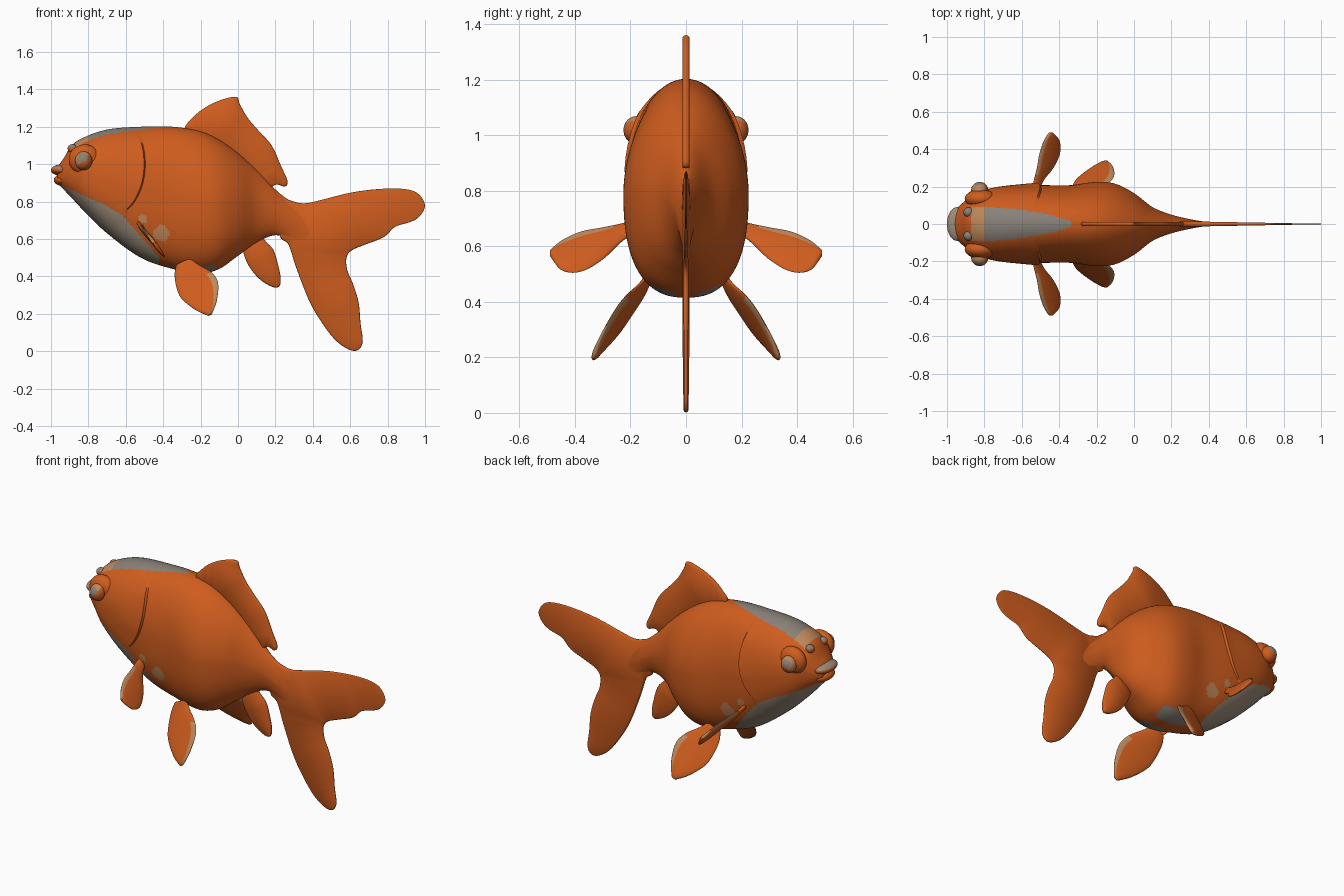
import bpy, bmesh, math
from mathutils import Vector

if "Cube" in bpy.data.objects:
    bpy.data.objects.remove(bpy.data.objects["Cube"])

# Colours
def material(name, col):
    m = bpy.data.materials.new(name)
    m.diffuse_color = (*col, 1)
    m.use_nodes = True
    m.node_tree.nodes["Principled BSDF"].inputs["Base Color"].default_value = m.diffuse_color
    return m

MATS = [material("orange", (0.62, 0.108, 0.013)),
        material("grey", (0.25, 0.22, 0.19)),
        material("tan", (0.52, 0.25, 0.105)),
        material("warm_grey", (0.33, 0.26, 0.19))]
ORANGE, GREY, TAN, WARM = 0, 1, 2, 3


def finish(bm, name, rule=None, angle=40):
    bmesh.ops.recalc_face_normals(bm, faces=bm.faces)
    for f in bm.faces:
        f.smooth = True
        f.material_index = rule(f.calc_center_median()) if rule else ORANGE
    me = bpy.data.meshes.new(name)
    bm.to_mesh(me)
    bm.free()
    for m in MATS:
        me.materials.append(m)
    me.set_sharp_from_angle(angle=math.radians(angle))
    ob = bpy.data.objects.new(name, me)
    bpy.context.collection.objects.link(ob)
    return ob


def interp(rows, x):
    """Smooth interpolation of rows keyed by their first column."""
    x = min(max(x, rows[0][0]), rows[-1][0])
    i = max(k for k in range(len(rows) - 1) if rows[k][0] <= x)

    def slope(k, c):
        a, b = rows[max(k - 1, 0)], rows[min(k + 1, len(rows) - 1)]
        return (b[c] - a[c]) / (b[0] - a[0])
    p, q = rows[i], rows[i + 1]
    h = q[0] - p[0]
    t = (x - p[0]) / h
    return [(2*t**3 - 3*t*t + 1) * p[c] + (t**3 - 2*t*t + t) * h * slope(i, c)
            + (3*t*t - 2*t**3) * q[c] + (t**3 - t*t) * h * slope(i + 1, c)
            for c in range(1, len(p))]


def loft(bm, rings):
    vs = [[bm.verts.new(p) for p in r] for r in rings]
    n = len(vs[0])
    for a, b in zip(vs, vs[1:]):
        for j in range(n):
            bm.faces.new((a[j], a[(j + 1) % n], b[(j + 1) % n], b[j]))
    return [bm.faces.new(vs[0]), bm.faces.new(vs[-1])]


# Body: x, top, bottom, half width, roundness above, roundness below
BODY = [(-.965, .985, .90, .06, 2, 2.3), (-.93, 1.035, .862, .10, 2, 2.3),
        (-.89, 1.10, .82, .132, 2, 2.4), (-.82, 1.145, .745, .175, 2, 2.5),
        (-.70, 1.185, .63, .20, 2, 2.5), (-.52, 1.20, .50, .208, 2, 2.5),
        (-.35, 1.20, .44, .207, 2, 2.5), (-.20, 1.175, .415, .225, 1.85, 2.5),
        (-.10, 1.13, .44, .215, 1.8, 2.5), (0, 1.06, .51, .165, 1.75, 2.4),
        (.10, .97, .58, .09, 1.7, 2.1), (.20, .865, .62, .05, 1.7, 1.8),
        (.28, .80, .59, .03, 1.6, 1.6), (.36, .765, .52, .015, 1.5, 1.5), (.48, .73, .45, .004, 1.5, 1.5)]
CHIN = [(-.94, .885), (-.80, .82), (-.65, .75), (-.57, .67), (-.42, .50)]


def body_point(row, x, a):
    top, bot, w, above, below = row
    c, s = math.cos(a), math.sin(a)
    n = above if s > 0 else below
    return Vector((x, math.copysign(abs(c) ** (2 / n), c) * w,
                   (top + bot) / 2 + math.copysign(abs(s) ** (2 / n), s) * (top - bot) / 2))


def body_ring(x, n=160):
    row, ring = interp(BODY, x), []
    for j in range(n):
        a = 2 * math.pi * (j + .5) / n
        # rings bend to follow the gill cover, whose rear edge is a small step
        dz = body_point(row, x, a).z - 1.0
        x2 = x - min(1.2 * dz * dz, .1) * math.exp(-((x + .5) / .15) ** 2)
        p = body_point(interp(BODY, x2), x2, a)
        d = -.5 - x
        if d > 0 and .68 < p.z < 1.18:
            fade = min(1, (p.z - .68) / .2, (1.18 - p.z) / .1)
            p.y += math.copysign(.014 * fade * math.exp(-d / .12), p.y)
        ring.append(p)
    return ring


def body_colour(c):
    x, y, z = c.x, abs(c.y), c.z
    if z > 1 and -.8 < x < -.33 and y < .09 - .35 * (x + .8) ** 2:
        return GREY
    if z > 1 and -.87 < x <= -.8 and y < .09:
        return TAN
    if -.94 < x < -.42 and z < interp(CHIN, x)[0]:
        return WARM
    if -.36 < x < -.12 and z < .46 and .04 < y < .15:
        return GREY
    if math.hypot(x + .41, z - .63) < .042 or math.hypot(x + .51, z - .71) < .025:
        return TAN
    return ORANGE


bm = bmesh.new()
loft(bm, [body_ring(-.965 + 1.445 * i / 200) for i in range(201)])
finish(bm, "body", body_colour)


# Flat fins: closed smooth outline in x,z with a thickness that varies along x
def plate_fin(name, pts, thick):
    n = len(pts)
    P = [Vector(p) for p in pts]
    out = []
    for i in range(n):
        a, b, c, d = P[i - 1], P[i], P[(i + 1) % n], P[(i + 2) % n]
        for k in range(4):
            t = k / 4
            out.append(.5 * (2*b + (c - a)*t + (2*a - 5*b + 4*c - d)*t*t + (3*b - a - 3*c + d)*t**3))
    # nested outlines step inwards while the thickness grows
    m = len(out)
    area = sum(out[i - 1].x * out[i].y - out[i].x * out[i - 1].y for i in range(m))
    turn = 1 if area > 0 else -1
    bm = bmesh.new()
    loops = []
    for inset, depth in ((.007, -1), (.002, -.6), (0, 0), (.002, .6), (.007, 1)):
        loop = []
        for i, p in enumerate(out):
            d = (out[(i + 1) % m] - out[i - 1]).normalized()
            q = p + Vector((-d.y, d.x)) * turn * inset
            loop.append((q.x, depth, q.y))
        loops.append(loop)
    caps = loft(bm, loops)
    bm.normal_update()
    # the sides are cut into triangles while flat, then thinned towards the tip
    bmesh.ops.triangulate(bm, faces=caps, ngon_method='BEAUTY')
    for v in bm.verts:
        v.co.y *= thick(v.co.x)
    finish(bm, name, angle=60)


plate_fin("dorsal_fin", [(-.28, 1.18), (-.24, 1.25), (-.18, 1.30), (-.10, 1.34), (-.01, 1.36),
                         (.01, 1.32), (.05, 1.25), (.10, 1.19), (.18, 1.10), (.23, .99), (.265, .91),
                         (.25, .88), (.20, .89), (.12, .85), (0, .98), (-.15, 1.08)],
          lambda x: .012)
plate_fin("tail_fin", [(.20, .84), (.27, .81), (.35, .79), (.45, .81), (.60, .847), (.75, .867),
                       (.88, .868), (.96, .845), (1.0, .78), (.97, .72), (.92, .69), (.84, .665),
                       (.78, .61), (.68, .57), (.61, .54), (.58, .50), (.585, .43), (.615, .36),
                       (.645, .26), (.655, .15), (.667, .05), (.64, .005), (.59, .01), (.52, .06),
                       (.45, .15), (.38, .27), (.31, .45), (.27, .57), (.22, .625)],
          lambda x: max(.003, .014 - .011 * (x - .3) / .6))
plate_fin("anal_fin", [(.03, .56), (.05, .47), (.11, .39), (.18, .345), (.22, .345), (.228, .39),
                       (.215, .46), (.19, .54), (.15, .585), (.11, .62)], lambda x: .013)


# Paired leaf fins: rows of t, centre xyz, half chord; one edge is tan
def leaf_fin(name, rows, chord, thick, tan_rule):
    chord = Vector(chord).normalized()
    axis = Vector(rows[-1][1:4]) - Vector(rows[0][1:4])
    normal = axis.cross(chord).normalized()
    for side, label in ((1, "left"), (-1, "right")):
        bm = bmesh.new()
        rings = []
        for i in range(33):
            x, y, z, w = interp(rows, i / 32)
            ring = []
            for j in range(32):
                a = 2 * math.pi * j / 32
                p = Vector((x, y, z)) + chord * w * math.cos(a) + normal * min(thick, w * .5) * math.sin(a)
                ring.append((p.x, p.y * side, p.z))
            rings.append(ring)
        loft(bm, rings)
        ob = finish(bm, label + "_" + name, angle=60)
        for k, f in enumerate(ob.data.polygons):
            if tan_rule((k // 32) / 32, math.cos(2 * math.pi * (k % 32 + .5) / 32)):
                f.material_index = TAN


leaf_fin("pectoral_fin",
         [(0, -.525, .17, .68, .025), (.2, -.51, .23, .65, .04), (.45, -.475, .30, .61, .072),
          (.7, -.45, .38, .58, .09), (.9, -.44, .45, .567, .065), (1, -.445, .49, .575, .012)],
         (.6, 0, -.8), .012, lambda t, u: u < -.7 and t > .3)
leaf_fin("pelvic_fin",
         [(0, -.29, .14, .475, .045), (.2, -.275, .165, .435, .07), (.4, -.235, .21, .38, .102),
          (.6, -.205, .25, .325, .107), (.85, -.17, .305, .245, .062), (1, -.15, .335, .195, .012)],
         (.095, .005, .042), .013, lambda t, u: u > .68 and t > .4)


# Rounded face details
def ball(name, centre, radii, rule=None):
    bm = bmesh.new()
    bmesh.ops.create_uvsphere(bm, u_segments=40, v_segments=24, radius=1)
    for v in bm.verts:
        v.co = Vector(centre) + Vector(r * c for r, c in zip(radii, v.co))
    finish(bm, name, rule)


def eye_colour(c):
    if abs(c.y) < .178:
        return ORANGE
    if math.hypot(c.x + .83, c.z - 1.035) < .024:
        return GREY
    return TAN if c.z - 1.02 > c.x + .825 else ORANGE


ball("upper_lip", (-.945, 0, .968), (.055, .09, .03),
     lambda c: WARM if c.z > .975 and c.x < -.945 else ORANGE)
ball("lower_lip", (-.935, 0, .915), (.05, .08, .032))
for side, label in ((1, "left"), (-1, "right")):
    ball(label + "_eye_socket", (-.82, side * .135, 1.025), (.085, .05, .08))
    ball(label + "_eye", (-.825, side * .18, 1.018), (.046, .045, .05), eye_colour)
    ball(label + "_nostril", (-.885, side * .063, 1.083), (.026, .026, .024),
         lambda c: GREY if c.z > 1.093 else ORANGE)
